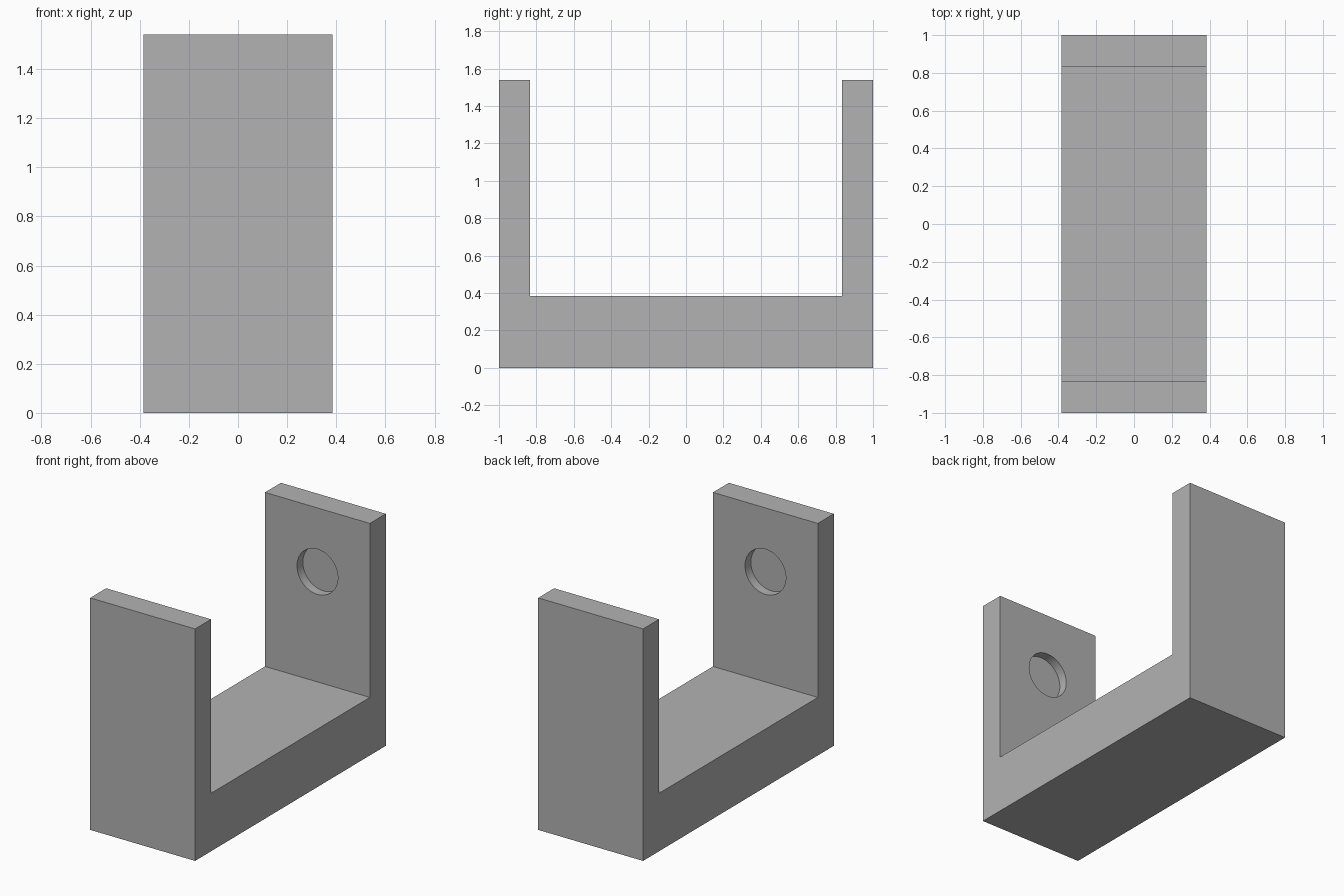
import bpy
import bmesh
from math import radians

default_cube = bpy.data.objects.get("Cube")
if default_cube:
    bpy.data.objects.remove(default_cube, do_unlink=True)

HALF_WIDTH, HALF_LENGTH, HEIGHT = 0.385, 1.0, 1.54
INNER_Y, FLOOR_Z = 0.833, 0.385
HOLE_Z, HOLE_RADIUS, HOLE_DEPTH = 1.116, 0.15, 0.062

# Plain grey finish
grey = bpy.data.materials.new("grey")
grey.use_nodes = True
colour = (0.448, 0.448, 0.448, 1)
grey.diffuse_color = colour
grey.node_tree.nodes["Principled BSDF"].inputs["Base Color"].default_value = colour

# U-shaped bracket: side profile extruded across the width
half_profile = [(HALF_LENGTH, 0), (HALF_LENGTH, HEIGHT), (INNER_Y, HEIGHT), (INNER_Y, FLOOR_Z)]
profile = half_profile + [(-y, z) for y, z in reversed(half_profile)]
bm = bmesh.new()
side = bm.faces.new([bm.verts.new((-HALF_WIDTH, y, z)) for y, z in profile])
extruded = bmesh.ops.extrude_face_region(bm, geom=[side], use_keep_orig=True)["geom"]
moved = [v for v in extruded if isinstance(v, bmesh.types.BMVert)]
bmesh.ops.translate(bm, verts=moved, vec=(2 * HALF_WIDTH, 0, 0))
bmesh.ops.recalc_face_normals(bm, faces=bm.faces)
mesh = bpy.data.meshes.new("bracket")
bm.to_mesh(mesh)
bm.free()
mesh.materials.append(grey)
bracket = bpy.data.objects.new("bracket", mesh)
bpy.context.collection.objects.link(bracket)


# Shallow round socket cut into the inner face of each upright
def cut_socket(name, y):
    bpy.ops.mesh.primitive_cylinder_add(
        vertices=64, radius=HOLE_RADIUS, depth=2 * HOLE_DEPTH,
        location=(0, y, HOLE_Z), rotation=(radians(90), 0, 0))
    cutter = bpy.context.object
    cutter.name = name
    cutter.hide_render = True
    cutter.data.materials.append(grey)
    cut = bracket.modifiers.new(name, "BOOLEAN")
    cut.operation = "DIFFERENCE"
    cut.solver = "EXACT"
    cut.object = cutter
    bpy.ops.object.select_all(action="DESELECT")
    bracket.select_set(True)
    bpy.context.view_layer.objects.active = bracket
    bpy.ops.object.modifier_apply(modifier=cut.name)
    bpy.data.objects.remove(cutter, do_unlink=True)


cut_socket("front_socket", -INNER_Y)
cut_socket("back_socket", INNER_Y)
bpy.ops.object.shade_smooth_by_angle(angle=radians(30))
